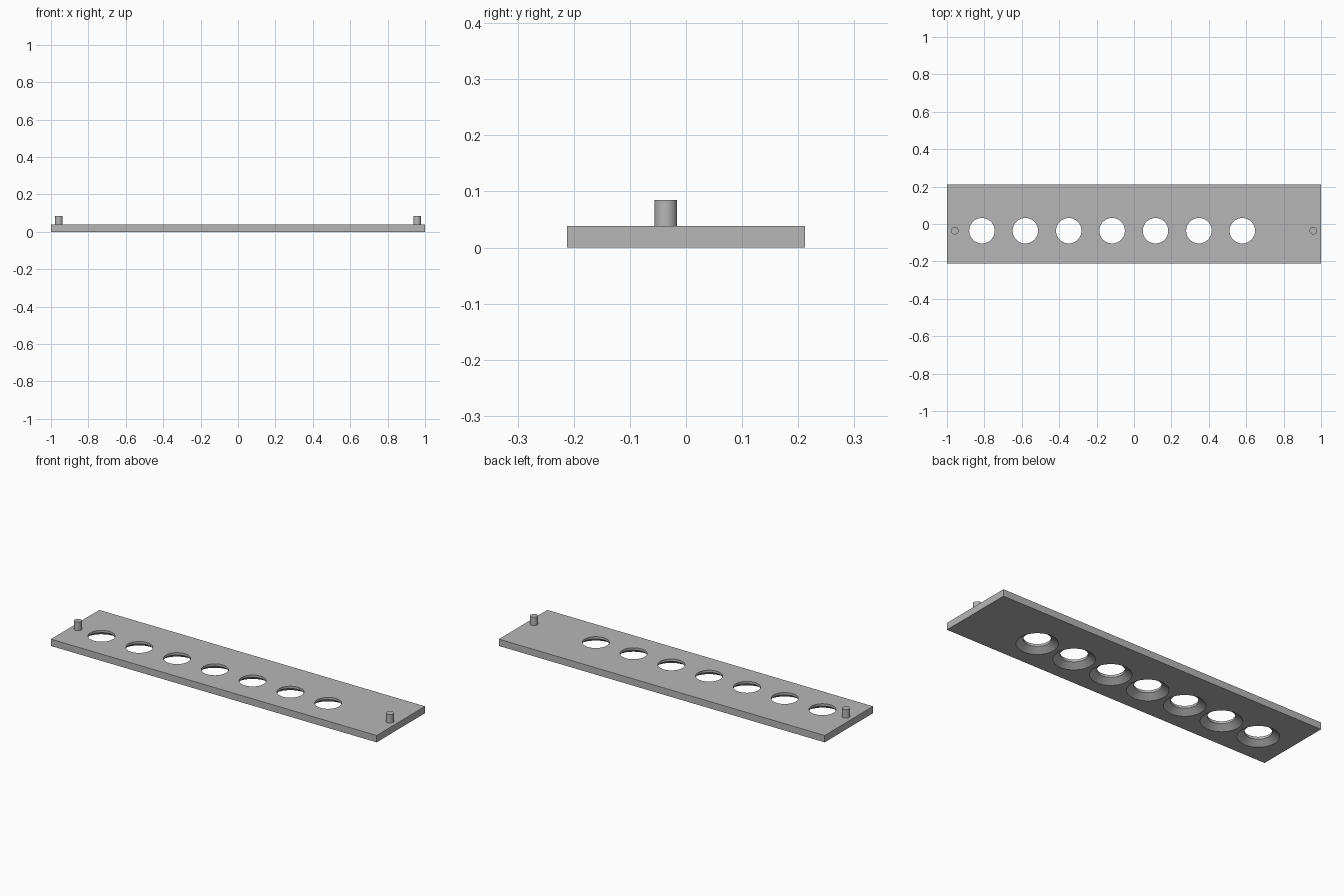
import bpy
import bmesh
import math
from mathutils import Matrix, Vector

cube = bpy.data.objects.get("Cube")
if cube:
    bpy.data.objects.remove(cube, do_unlink=True)

LENGTH, WIDTH, THICK = 2.0, 0.424, 0.038
ROW_Y = -0.036
HOLE_R, SINK_R, SINK_DEPTH = 0.068, 0.103, 0.025
FIRST_X, PITCH, COUNT = -0.813, 0.232, 7
PIN_X, PIN_R, PIN_TOP = 0.958, 0.02, 0.085

grey = bpy.data.materials.new("plain grey")
grey.use_nodes = True
grey.diffuse_color = (0.47, 0.47, 0.47, 1)
grey.node_tree.nodes["Principled BSDF"].inputs["Base Color"].default_value = grey.diffuse_color


def make_object(name, bm):
    bmesh.ops.recalc_face_normals(bm, faces=bm.faces)
    mesh = bpy.data.meshes.new(name)
    bm.to_mesh(mesh)
    bm.free()
    mesh.materials.append(grey)
    obj = bpy.data.objects.new(name, mesh)
    bpy.context.collection.objects.link(obj)
    return obj


def add_turned(bm, centre, profile, sides=64):
    """Stack rings of (radius, height) into a closed turned solid."""
    rings = []
    for r, z in profile:
        rings.append([bm.verts.new(centre + Vector((r * math.cos(a), r * math.sin(a), z)))
                      for a in (2 * math.pi * i / sides for i in range(sides))])
    for low, high in zip(rings, rings[1:]):
        for i in range(sides):
            j = (i + 1) % sides
            bm.faces.new((low[i], low[j], high[j], high[i]))
    bm.faces.new(rings[0][::-1])
    bm.faces.new(rings[-1])


def smooth(obj):
    bpy.ops.object.select_all(action="DESELECT")
    obj.select_set(True)
    bpy.context.view_layer.objects.active = obj
    bpy.ops.object.shade_smooth_by_angle(angle=math.radians(30))


# Flat plate
bm = bmesh.new()
bmesh.ops.create_cube(bm, size=1, matrix=Matrix.Translation((0, 0, THICK / 2))
                      @ Matrix.Diagonal((LENGTH, WIDTH, THICK, 1)))
plate = make_object("plate", bm)

# Row of holes, countersunk from below
bm = bmesh.new()
for n in range(COUNT):
    add_turned(bm, Vector((FIRST_X + n * PITCH, ROW_Y, 0)),
               [(SINK_R, -0.02), (SINK_R, 0), (HOLE_R, SINK_DEPTH), (HOLE_R, THICK + 0.02)])
cutter = make_object("hole_cutter", bm)
cutter.hide_render = True

cut = plate.modifiers.new("holes", "BOOLEAN")
cut.operation = "DIFFERENCE"
cut.solver = "EXACT"
cut.object = cutter
bpy.context.view_layer.objects.active = plate
bpy.ops.object.modifier_apply(modifier=cut.name)
bpy.data.objects.remove(cutter, do_unlink=True)
smooth(plate)

# Locating pin at each end
for name, side in (("left_pin", 1), ("right_pin", -1)):
    bm = bmesh.new()
    add_turned(bm, Vector((side * PIN_X, ROW_Y, 0)),
               [(PIN_R, THICK - 0.01), (PIN_R, PIN_TOP)], sides=32)
    smooth(make_object(name, bm))
